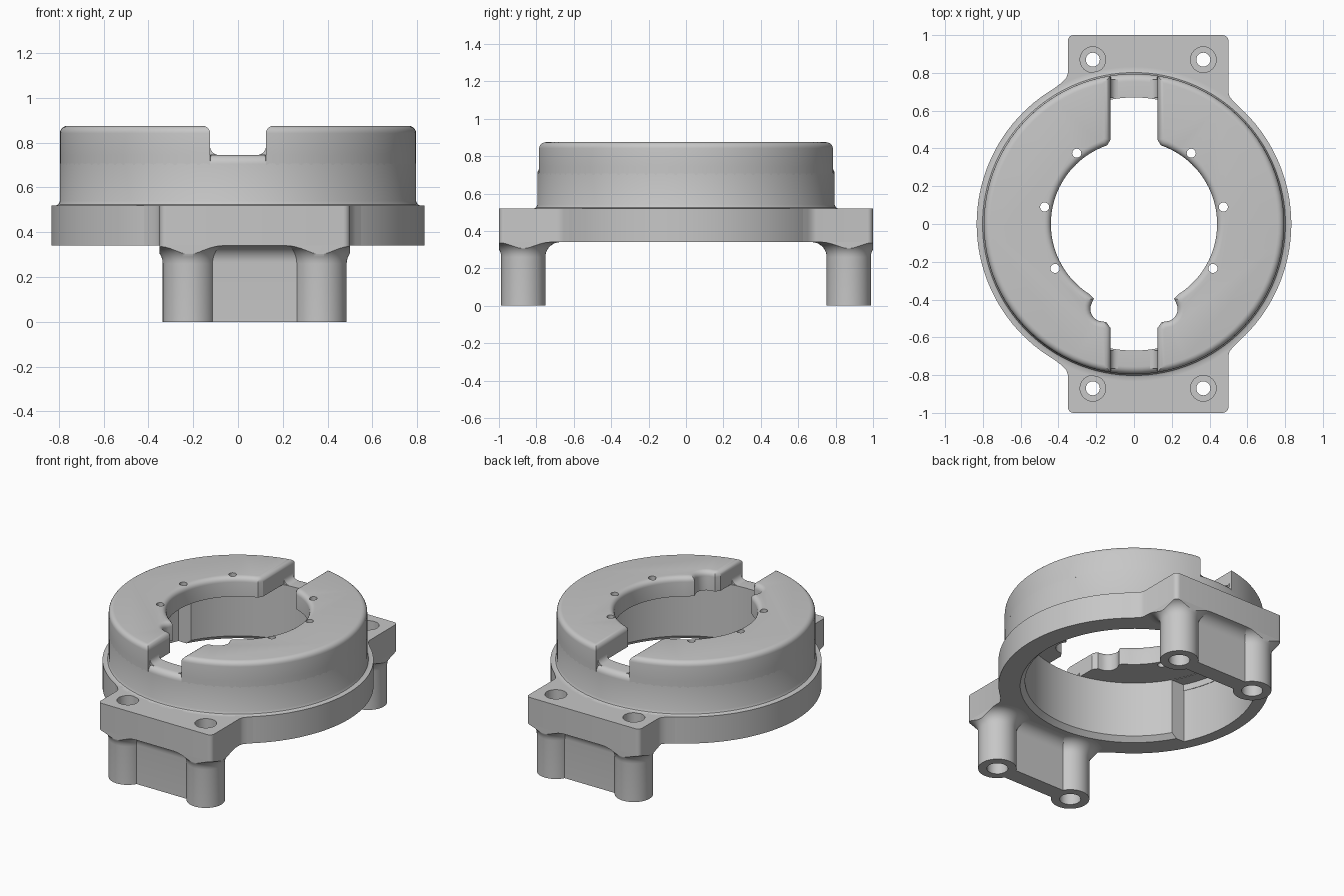
import bpy, bmesh
from math import sin, cos, pi, radians

if "Cube" in bpy.data.objects:
    bpy.data.objects.remove(bpy.data.objects["Cube"], do_unlink=True)

grey = bpy.data.materials.new("plain grey")
grey.use_nodes = True
grey.diffuse_color = (0.57, 0.57, 0.57, 1)
grey.node_tree.nodes["Principled BSDF"].inputs["Base Color"].default_value = grey.diffuse_color

parts = []


def finish(name, bm):
    bmesh.ops.recalc_face_normals(bm, faces=bm.faces)
    mesh = bpy.data.meshes.new(name)
    bm.to_mesh(mesh)
    bm.free()
    mesh.materials.append(grey)
    obj = bpy.data.objects.new(name, mesh)
    bpy.context.collection.objects.link(obj)
    parts.append(obj)
    return obj


def arc(cx, cy, r, start, end, n):
    """Points on an arc, angles in degrees."""
    angles = [radians(start + (end - start) * i / n) for i in range(n + 1)]
    return [(cx + r * cos(a), cy + r * sin(a)) for a in angles]


def lathe(name, profile, n, start=0, end=360, centre=(0, 0)):
    """Turn a closed (radius, z) profile about a vertical axis."""
    bm = bmesh.new()
    full = end - start == 360
    rings = []
    for i in range(n if full else n + 1):
        a = radians(start + (end - start) * i / n)
        rings.append([bm.verts.new((centre[0] + r * cos(a), centre[1] + r * sin(a), z))
                      for r, z in profile])
    k = len(profile)
    for i in range(n):
        p, q = rings[i], rings[(i + 1) % len(rings)]
        for j in range(k):
            bm.faces.new((p[j], q[j], q[(j + 1) % k], p[(j + 1) % k]))
    if not full:
        bm.faces.new(rings[0])
        bm.faces.new(rings[-1])
    return finish(name, bm)


def prism(name, outline, lo, hi, place=lambda u, v, w: (u, v, w), fillet=0):
    """Extrude an outline; optionally round the upper rim."""
    bm = bmesh.new()
    bottom = [bm.verts.new(place(u, v, lo)) for u, v in outline]
    top = [bm.verts.new(place(u, v, hi)) for u, v in outline]
    bm.faces.new(bottom)
    cap = bm.faces.new(top)
    n = len(outline)
    for i in range(n):
        j = (i + 1) % n
        bm.faces.new((bottom[i], bottom[j], top[j], top[i]))
    bmesh.ops.recalc_face_normals(bm, faces=bm.faces)
    if fillet:
        bmesh.ops.bevel(bm, geom=list(cap.edges), offset=fillet, segments=5,
                        profile=0.5, affect='EDGES', clamp_overlap=True)
    return finish(name, bm)


def cut(target, cutter, operation='DIFFERENCE'):
    mod = target.modifiers.new("cut", 'BOOLEAN')
    mod.operation, mod.solver, mod.object = operation, 'EXACT', cutter
    bpy.context.view_layer.objects.active = target
    bpy.ops.object.modifier_apply(modifier=mod.name)
    parts.remove(cutter)
    bpy.data.objects.remove(cutter, do_unlink=True)


def drill(target, x, y, r, lo, hi):
    cut(target, prism("drill", arc(x, y, r, 0, 345, 23), lo, hi))


# Hollow housing wall with flange and rounded sill, thinned on one side
wall = lathe("housing_wall", [(0.7, 0.34), (0.833, 0.34), (0.833, 0.52), (0.812, 0.52),
                              (0.802, 0.525), (0.795, 0.54)]
             + arc(0.755, 0.705, 0.04, 0, 90, 6) + [(0.67, 0.745), (0.67, 0.37)], 128)
cut(wall, prism("recess_cutter", arc(0, 0, 0.753, 154, 206, 20) + [(-0.5, -0.33), (-0.5, 0.33)],
                0.3, 0.742))

# Two top plates around the slot, with the side bites and screw holes
half = (arc(0, 0, 0.795, -81, 81, 42) + [(0.125, 0.445), (0.142, 0.417)]
        + arc(0, 0, 0.44, 67, -57, 36) + [(0.212, -0.395)]
        + arc(0.165, -0.45, 0.066, 25, -85, 8) + [(0.147, -0.519), (0.125, -0.55)])
screws = [(0.303, 0.375), (0.473, 0.09), (0.418, -0.235)]
for side, label in ((1, "left"), (-1, "right")):
    plate = prism(label + "_top_plate", [(side * x, y) for x, y in half],
                  0.745, 0.875, fillet=0.033)
    for x, y in screws:
        drill(plate, side * x, y, 0.024, 0.7, 0.9)
    mid = 0 if side > 0 else 180
    lathe(label + "_shoulder", [(0.75, 0.7), (0.795, 0.7), (0.795, 0.745), (0.75, 0.745)],
          42, mid - 81, mid + 81)
    # Rounded inner corners at the foot of each notch
    corner = [(side * u, v) for u, v in [(0.126, 0.744)] + arc(0.085, 0.785, 0.04, 0, -90, 6)]
    for s, end in ((-1, "front"), (1, "back")):
        prism(f"{end}_{label}_notch_fillet", corner, 0.67, 0.765,
              lambda u, v, w, s=s: (u, s * w, v))

# Mounting ears, each with two hollow legs and a web between
ear = ([(0.555, 0.62), (0.525, 0.652), (0.507, 0.672), (0.5, 0.695)]
       + arc(0.47, 0.97, 0.03, 0, 90, 5) + arc(-0.32, 0.97, 0.03, 90, 180, 5)
       + [(-0.35, 0.8), (-0.358, 0.775), (-0.38, 0.75), (-0.42, 0.72)]
       + arc(0, 0, 0.76, 120, 48, 24))
leg = ([(0.065, 0), (0.118, 0)] + arc(0.198, 0.26, 0.08, 180, 90, 8)
       + [(0.037, 0.34), (0.037, 0.1), (0.065, 0.1)])
web = ([(0.815, 0), (0.925, 0)] + arc(1.0, 0.265, 0.075, 180, 90, 8)
       + arc(0.74, 0.265, 0.075, 90, 0, 8))
bounds = ([(-0.35, 0.5), (0.5, 0.5)] + arc(0.47, 0.97, 0.03, 0, 90, 5)
          + arc(-0.32, 0.97, 0.03, 90, 180, 5))
for s, end in ((-1, "front"), (1, "back")):
    body = prism(end + "_ear", [(x, s * y) for x, y in ear], 0.34, 0.52)
    for x, label in ((-0.218, "right"), (0.367, "left")):
        drill(body, x, s * 0.87, 0.037, 0.3, 0.6)
        drill(body, x, s * 0.87, 0.068, 0.44, 0.6)
        post = lathe(f"{end}_{label}_leg", leg, 48, centre=(x, s * 0.87))
        cut(post, prism("trim", [(u, s * v) for u, v in bounds], -0.1, 0.5), 'INTERSECT')
    prism(end + "_web", web, -0.13, 0.28, lambda u, v, w, s=s: (w, s * u, v))

# Smooth shading with crisp edges
bpy.ops.object.select_all(action='DESELECT')
for obj in parts:
    obj.select_set(True)
bpy.context.view_layer.objects.active = parts[0]
bpy.ops.object.shade_smooth_by_angle(angle=radians(30))
